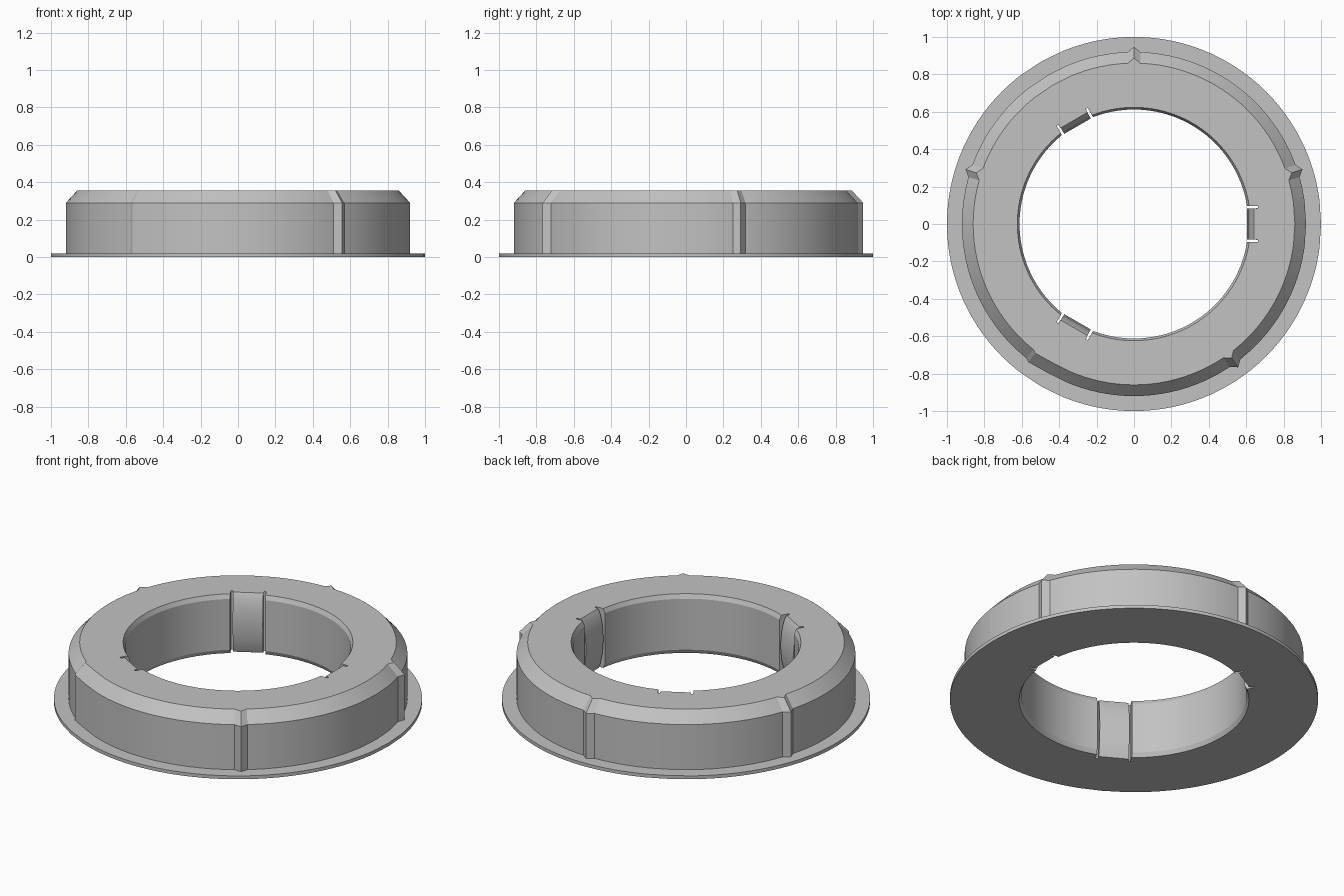
import bpy, bmesh, math
from math import pi, sin, cos, radians, atan2, sqrt

if "Cube" in bpy.data.objects:
    bpy.data.objects.remove(bpy.data.objects["Cube"])

grey = bpy.data.materials.new("warm_grey_plastic")
grey.diffuse_color = (0.54, 0.54, 0.54, 1)
grey.use_nodes = True
grey.node_tree.nodes["Principled BSDF"].inputs["Base Color"].default_value = grey.diffuse_color

# Outer profile (radius, z, ridge height) from bottom to top
OUTER = [(1.0, 0.0, 0), (1.0, 0.02, 0), (0.92, 0.02, 0.027),
         (0.92, 0.29, 0.027), (0.86, 0.355, 0.027)]
# Bore profile (z, bore radius, clip face distance) from top to bottom
BORE = [(0.355, 0.624, 0.641), (0.33, 0.612, 0.627), (0.27, 0.612, 0.612),
        (0.18, 0.612, 0.604), (0.09, 0.612, 0.612), (0.025, 0.612, 0.626),
        (0.0, 0.624, 0.636)]
SLOT_DEPTH, SLOT_IN, SLOT_OUT = 0.662, 0.082, 0.096
RIDGES = [radians(90 + 72 * k) for k in range(5)]
CLIPS = [radians(120 * k) for k in range(3)]
RIDGE_HALF = radians(2.2)


def gap(a, b):
    return abs((a - b + pi) % (2 * pi) - pi)


def ridge(a):
    return max(0, 1 - min(gap(a, r) for r in RIDGES) / RIDGE_HALF)


def bore_column(a):
    """Plain round bore."""
    return [(r * cos(a), r * sin(a), z) for z, r, _ in BORE]


def clip_column(c, t, kind):
    """Bore edge, slot floor or clip face at sideways offset t from clip centre c."""
    pts = []
    for z, r, face in BORE:
        x = {"bore": sqrt(r * r - t * t), "slot": SLOT_DEPTH, "clip": face}[kind]
        pts.append((x * cos(c) - t * sin(c), x * sin(c) + t * cos(c), z))
    return pts


# Columns round the ring: (angle, order, bore points)
columns = []
clip_limit = atan2(SLOT_OUT, 0.6) + 0.005
angles = [2 * pi * i / 120 for i in range(120)]
angles = [a for a in angles if min(gap(a, r) for r in RIDGES) > RIDGE_HALF + 0.004]
for r in RIDGES:
    angles += [(r + d) % (2 * pi) for d in (-RIDGE_HALF, 0, RIDGE_HALF)]
for a in angles:
    if min(gap(a, c) for c in CLIPS) > clip_limit:
        columns.append((a, 0, bore_column(a)))
steps = [(-SLOT_OUT, "bore"), (-SLOT_OUT, "slot"), (-SLOT_IN, "slot"), (-SLOT_IN, "clip"),
         (0, "clip"),
         (SLOT_IN, "clip"), (SLOT_IN, "slot"), (SLOT_OUT, "slot"), (SLOT_OUT, "bore")]
for c in CLIPS:
    for order, (t, kind) in enumerate(steps):
        a = round((c + atan2(t, 0.63)) % (2 * pi), 9)
        columns.append((a, order, clip_column(c, t, kind)))
columns.sort(key=lambda col: col[:2])

# Sweep the columns into one closed ring
bm = bmesh.new()
rings = []
for a, _, inner in columns:
    k = ridge(a)
    pts = [((r + h * k) * cos(a), (r + h * k) * sin(a), z) for r, z, h in OUTER] + inner
    rings.append([bm.verts.new(p) for p in pts])
n = len(rings[0])
for i, ring in enumerate(rings):
    nxt = rings[(i + 1) % len(rings)]
    for j in range(n):
        m = (j + 1) % n
        bm.faces.new((ring[j], nxt[j], nxt[m], ring[m]))
bmesh.ops.remove_doubles(bm, verts=bm.verts, dist=1e-5)
bmesh.ops.recalc_face_normals(bm, faces=bm.faces)

mesh = bpy.data.meshes.new("adapter_ring")
bm.to_mesh(mesh)
bm.free()
mesh.materials.append(grey)
obj = bpy.data.objects.new("adapter_ring", mesh)
bpy.context.collection.objects.link(obj)
bpy.context.view_layer.objects.active = obj
obj.select_set(True)
bpy.ops.object.shade_smooth_by_angle(angle=radians(18))
